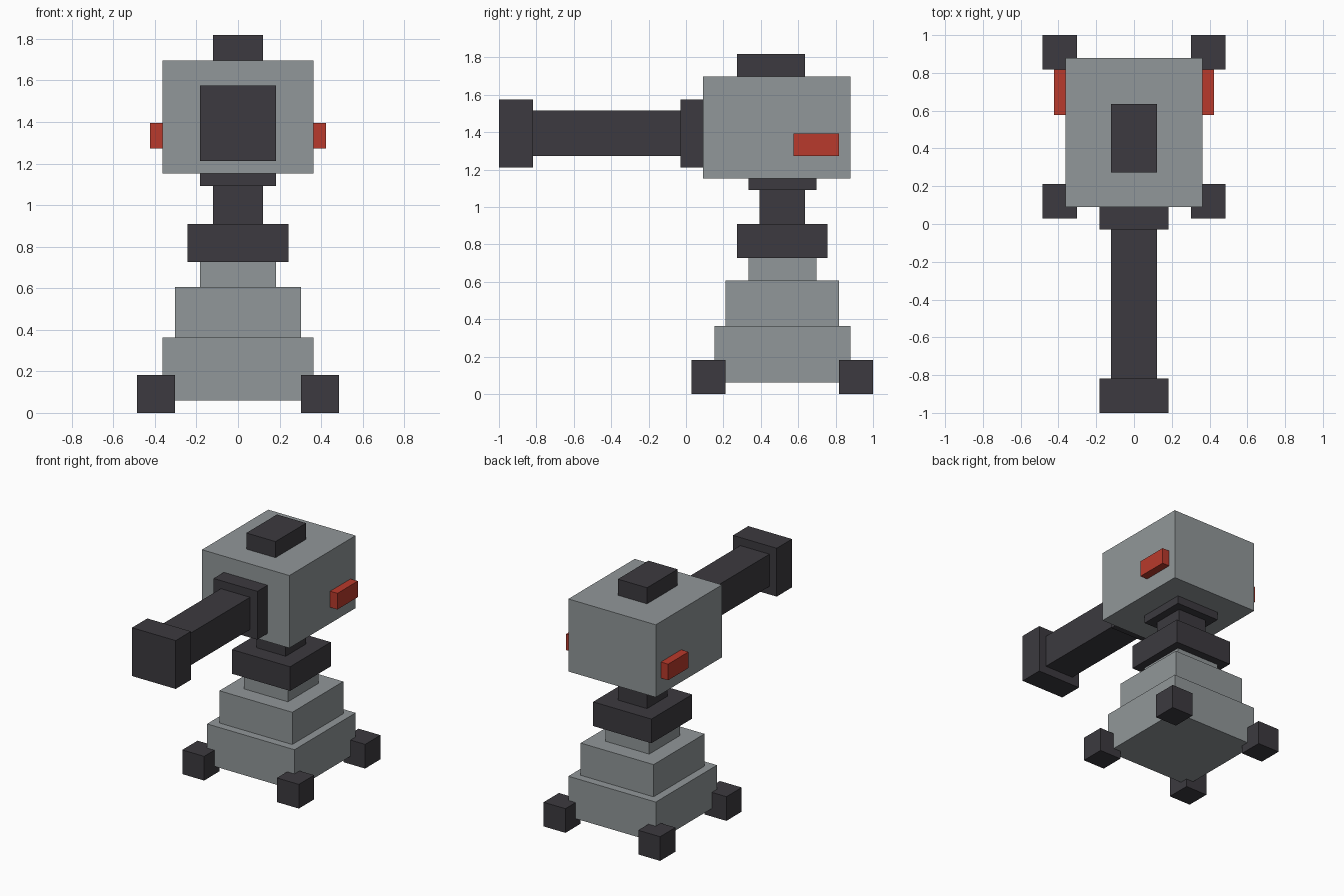
import bpy

cube = bpy.data.objects.get("Cube")
if cube:
    bpy.data.objects.remove(cube, do_unlink=True)

U = 2 / 33        # one block unit
AXIS_Y = 25       # turret axis, in blocks behind the muzzle face


def material(name, rgb):
    m = bpy.data.materials.new(name)
    m.use_nodes = True
    m.diffuse_color = (*rgb, 1)
    m.node_tree.nodes["Principled BSDF"].inputs["Base Color"].default_value = (*rgb, 1)
    return m


grey = material("steel grey", (0.283, 0.309, 0.319))
dark = material("dark iron", (0.045, 0.042, 0.050))
red = material("signal red", (0.485, 0.042, 0.025))


def block(name, mat, xs, ys, zs):
    """Box spanning the given ranges, in block units."""
    spans = (xs, (ys[0] - 16.5, ys[1] - 16.5), zs)
    bpy.ops.mesh.primitive_cube_add(size=1, location=[(a + b) / 2 * U for a, b in spans])
    ob = bpy.context.object
    ob.name = name
    ob.scale = [(b - a) * U for a, b in spans]
    bpy.ops.object.transform_apply(location=False, rotation=False, scale=True)
    ob.data.materials.append(mat)
    return ob


def tier(name, mat, half, z0, z1):
    """Square block centred on the turret axis."""
    block(name, mat, (-half, half), (AXIS_Y - half, AXIS_Y + half), (z0, z1))


# Stepped base and neck
tier("base_lower", grey, 6, 1, 6)
tier("base_middle", grey, 5, 6, 10)
tier("base_upper", grey, 3, 10, 12)
tier("collar", dark, 4, 12, 15)
tier("neck", dark, 2, 15, 18)
tier("head_mount", dark, 3, 18, 19)

# Head with top hatch
block("head", grey, (-6, 6), (18, 31), (19, 28))
block("top_hatch", dark, (-2, 2), (21, 27), (28, 30))

# Gun
block("barrel_mount", dark, (-3, 3), (16, 18), (20, 26))
block("barrel", dark, (-2, 2), (3, 16), (21, 25))
block("muzzle", dark, (-3, 3), (0, 3), (20, 26))

# Feet and side lights
for side, s in (("left", 1), ("right", -1)):
    block(f"{side}_light", red, sorted((6 * s, 7 * s)), (26, 30), (21, 23))
    for end, y in (("front", 17), ("back", 30)):
        block(f"{end}_{side}_foot", dark, sorted((5 * s, 8 * s)), (y, y + 3), (0, 3))
